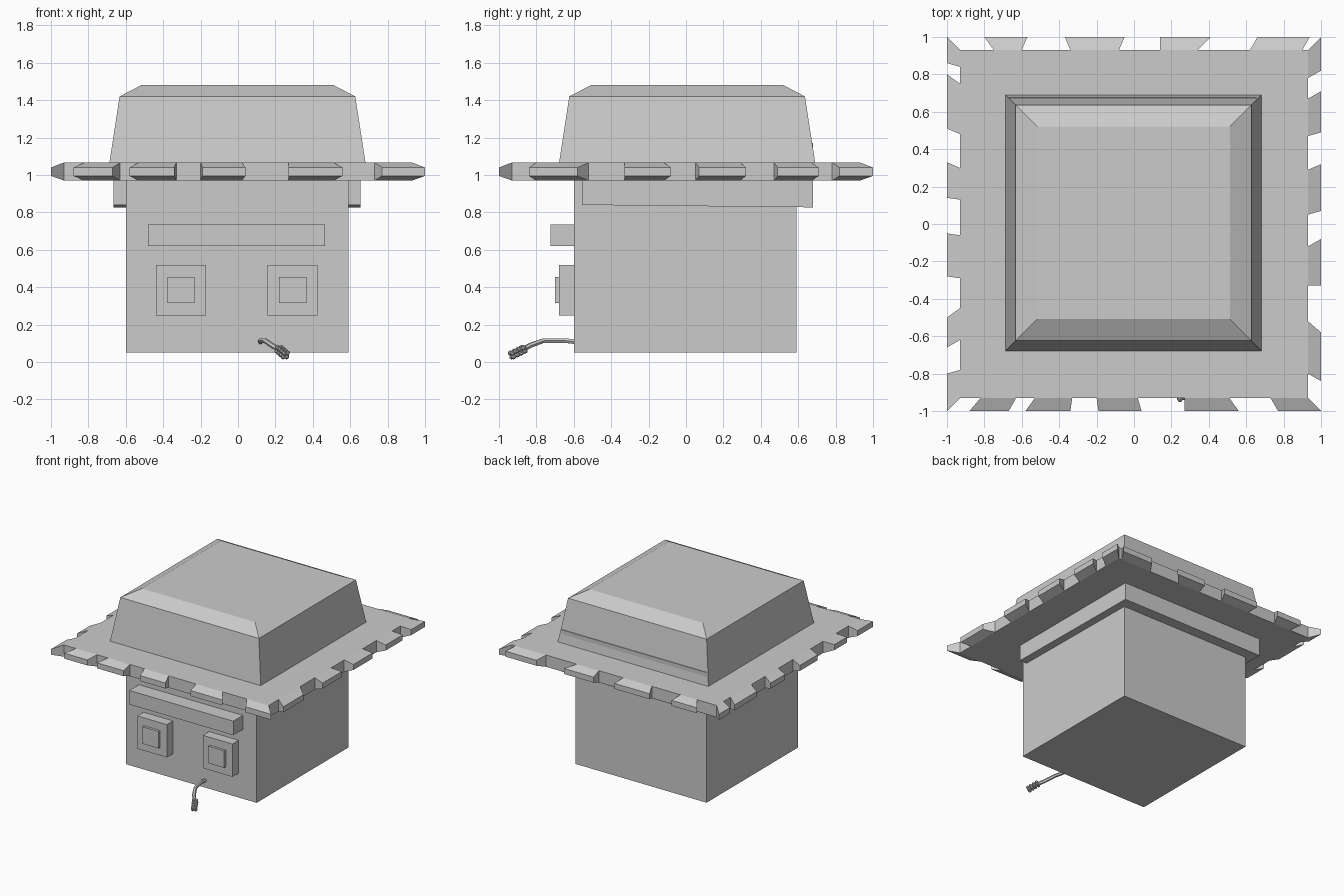
import bpy, bmesh, math
from mathutils import Vector, Matrix

if "Cube" in bpy.data.objects:
    bpy.data.objects.remove(bpy.data.objects["Cube"])


def finish(name, bm):
    bmesh.ops.recalc_face_normals(bm, faces=bm.faces)
    me = bpy.data.meshes.new(name)
    bm.to_mesh(me)
    bm.free()
    ob = bpy.data.objects.new(name, me)
    bpy.context.collection.objects.link(ob)
    return ob


def loft(bm, rings):
    """Closed solid through rings with equal point counts."""
    vs = [[bm.verts.new(p) for p in r] for r in rings]
    n = len(vs[0])
    for a, b in zip(vs, vs[1:]):
        for i in range(n):
            j = (i + 1) % n
            bm.faces.new((a[i], a[j], b[j], b[i]))
    bm.faces.new(vs[0][::-1])
    bm.faces.new(vs[-1])


def rect(x0, x1, y0, y1, z):
    return [(x0, y0, z), (x1, y0, z), (x1, y1, z), (x0, y1, z)]


def box(name, x0, x1, y0, y1, z0, z1):
    bm = bmesh.new()
    loft(bm, [rect(x0, x1, y0, y1, z0), rect(x0, x1, y0, y1, z1)])
    return finish(name, bm)


# Head and face
box("head", -0.60, 0.59, -0.60, 0.59, 0.05, 1.0)
box("brow", -0.48, 0.465, -0.725, -0.59, 0.62, 0.735)
for side, cx in (("left", -0.305), ("right", 0.292)):
    box(side + "_eye", cx - 0.134, cx + 0.134, -0.68, -0.59, 0.25, 0.52)
    box(side + "_pupil", cx - 0.073, cx + 0.073, -0.70, -0.67, 0.315, 0.455)

# Hair block, slightly lower at the back, poking through the hat behind
bm = bmesh.new()
low = [(x, y, 0.84 if y < 0 else 0.827) for x, y, z in rect(-0.665, 0.655, -0.555, 0.68, 0)]
loft(bm, [low, rect(-0.665, 0.655, -0.555, 0.68, 1.17)])
finish("hair", bm)

# Hat crown: tapered with a broad bevel on top
bm = bmesh.new()
loft(bm, [rect(-h - 0.003, h - 0.003, -h + 0.006, h + 0.006, z)
          for h, z in ((0.69, 1.03), (0.684, 1.07), (0.63, 1.42), (0.515, 1.48))])
finish("hat_crown", bm)

# Hat brim: plate with frayed teeth; each tooth is (base lo, base hi, tip lo, tip hi)
B, Z0, Z1, T0, T1 = 0.93, 0.97, 1.067, 0.995, 1.04
bm = bmesh.new()
loft(bm, [rect(-B, B, -B, B, Z0), rect(-B, B, -B, B, Z1)])
finish("hat_brim", bm)
teeth = {
    "front": [(-0.82, -0.63, -0.88, -0.67), (-0.53, -0.33, -0.58, -0.34), (-0.20, 0.02, -0.19, 0.04),
              (0.27, 0.51, 0.27, 0.56), (0.73, 0.93, 0.77, 1.0)],
    "right": [(-0.80, -0.52, -0.84, -0.58), (-0.33, -0.12, -0.33, -0.08), (0.05, 0.29, 0.07, 0.32),
              (0.47, 0.67, 0.49, 0.71), (0.78, 0.93, 0.82, 1.0)],
    "back": [(-0.75, -0.60, -0.80, -0.57), (-0.34, -0.08, -0.37, -0.05), (0.14, 0.34, 0.14, 0.41),
             (0.62, 0.90, 0.66, 0.94)],
    "left": [(0.48, 0.75, 0.51, 0.80), (0.13, 0.30, 0.14, 0.33), (-0.29, -0.06, -0.28, -0.05),
             (-0.62, -0.45, -0.66, -0.50), (-0.93, -0.78, -1.0, -0.80), (0.84, 0.93, 0.86, 1.0)],
}
place = {"front": lambda a, d: (a, -d), "back": lambda a, d: (a, d),
         "right": lambda a, d: (d, a), "left": lambda a, d: (-d, a)}
bm = bmesh.new()
for side, rows in teeth.items():
    f = place[side]
    for b0, b1, t0, t1 in rows:
        loft(bm, [[(*f(a, d), z) for a, z in ((lo, za), (hi, za), (hi, zb), (lo, zb))]
                  for lo, hi, d, za, zb in ((b0, b1, B, Z0, Z1), (t0, t1, 1.0, T0, T1))])
finish("brim_teeth", bm)

# Straw stalk held in the mouth
path = [Vector(p) for p in ((0.12, -0.58, 0.107), (0.12, -0.65, 0.115), (0.145, -0.76, 0.115),
                            (0.18, -0.83, 0.09), (0.225, -0.88, 0.063))]
bm = bmesh.new()
rings = []
for i, p in enumerate(path):
    t = (path[min(i + 1, len(path) - 1)] - path[max(i - 1, 0)]).normalized()
    u = t.cross(Vector((0, 0, 1))).normalized()
    v = u.cross(t)
    rings.append([p + 0.014 * (u * math.cos(a) + v * math.sin(a))
                  for a in (k * math.tau / 6 for k in range(6))])
loft(bm, rings)
finish("straw_stalk", bm)

# Grain ear: rows of small beads around the end of the stalk
bm = bmesh.new()
axis = Vector((0.045, -0.08, -0.04)).normalized()
u = axis.cross(Vector((0, 0, 1))).normalized()
v = u.cross(axis)
for r in range(4):
    for k in range(4):
        a = k * math.tau / 4 + math.pi / 4
        c = path[-1] + axis * (-0.012 + 0.025 * r) + 0.015 * (u * math.cos(a) + v * math.sin(a))
        bmesh.ops.create_icosphere(bm, subdivisions=1, radius=0.015, matrix=Matrix.Translation(c))
finish("straw_ear", bm)
